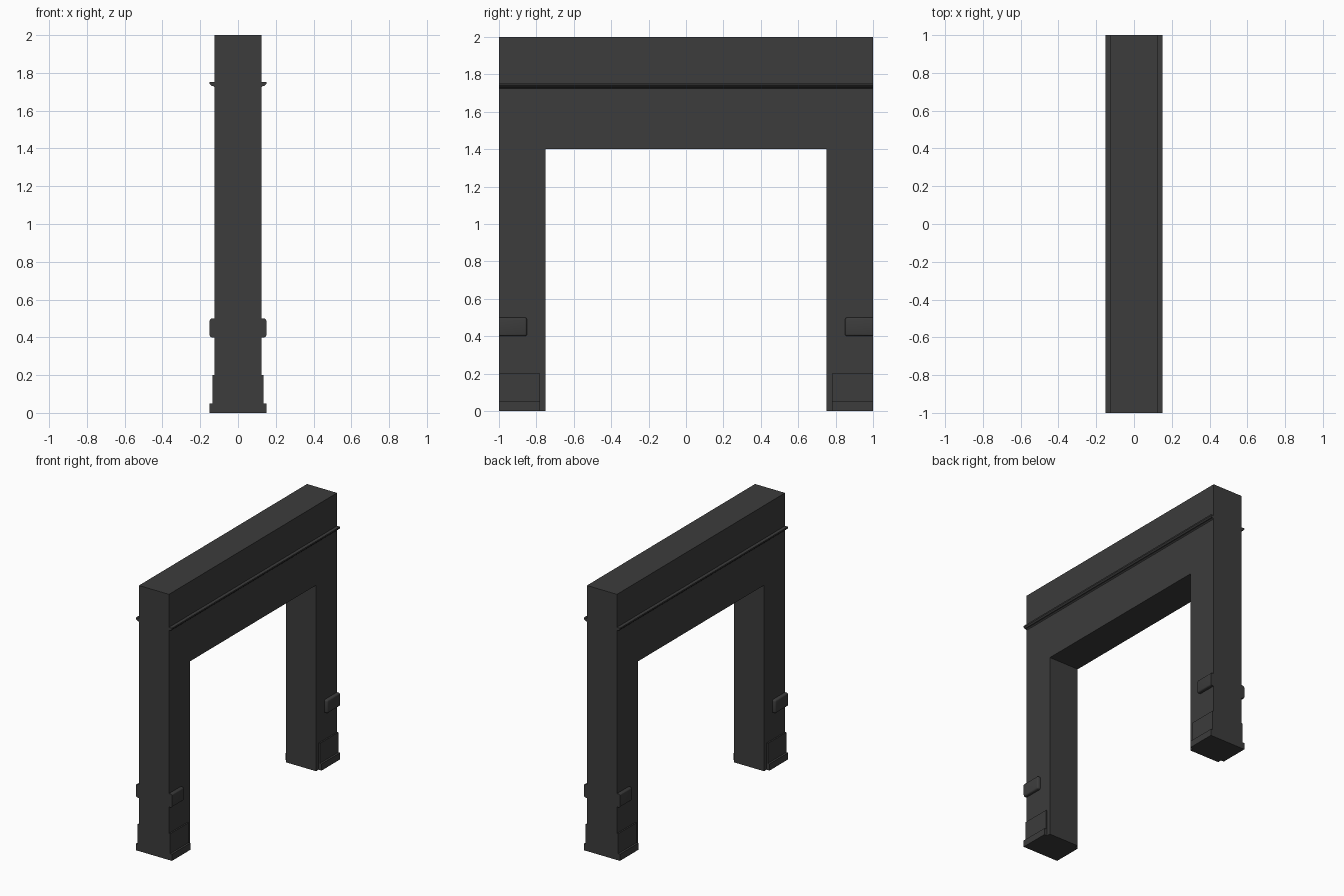
import bpy
import bmesh
from mathutils import Vector

cube = bpy.data.objects.get("Cube")
if cube:
    bpy.data.objects.remove(cube, do_unlink=True)

charcoal = bpy.data.materials.new("charcoal")
charcoal.use_nodes = True
COLOR = (0.045, 0.045, 0.045, 1)
charcoal.diffuse_color = COLOR
charcoal.node_tree.nodes["Principled BSDF"].inputs["Base Color"].default_value = COLOR

HALF = 0.125  # half thickness of the portal


def prism(name, outline, depth, bevel_rule=None, bevel=0.012):
    """Extrude a closed outline of 3D points along depth."""
    bm = bmesh.new()
    face = bm.faces.new([bm.verts.new(p) for p in outline])
    ext = bmesh.ops.extrude_face_region(bm, geom=[face])
    moved = [v for v in ext["geom"] if isinstance(v, bmesh.types.BMVert)]
    bmesh.ops.translate(bm, verts=moved, vec=Vector(depth))
    bmesh.ops.recalc_face_normals(bm, faces=bm.faces)
    if bevel_rule:
        edges = [e for e in bm.edges if bevel_rule(e)]
        bmesh.ops.bevel(bm, geom=edges, offset=bevel, segments=3,
                        profile=0.5, affect='EDGES')
    mesh = bpy.data.meshes.new(name)
    bm.to_mesh(mesh)
    bm.free()
    mesh.materials.append(charcoal)
    obj = bpy.data.objects.new(name, mesh)
    bpy.context.collection.objects.link(obj)
    return obj


def block(name, sx, sy, reach, inner, z0, z1, rule=None):
    """Box standing out from a side face at the outer end of a post."""
    x0, x1 = sx * HALF, sx * reach
    y0, y1 = sy * inner, sy
    outline = [(x0, y0, z0), (x1, y0, z0), (x1, y1, z0), (x0, y1, z0)]
    return prism(name, outline, (0, 0, z1 - z0), rule)


# Portal: two posts joined by a deep lintel
portal = [(-1, 0), (-0.75, 0), (-0.75, 1.4), (0.75, 1.4),
          (0.75, 0), (1, 0), (1, 2), (-1, 2)]
prism("portal_frame", [(-HALF, y, z) for y, z in portal], (2 * HALF, 0, 0))

# Moulding profile: distance from the face, height
moulding = [(0, 1.725), (0.006, 1.73), (0.016, 1.732), (0.025, 1.742),
            (0.025, 1.752), (0, 1.752)]

for sx, side in ((1, "left"), (-1, "right")):
    prism(f"{side}_moulding", [(sx * (HALF + d), -1, z) for d, z in moulding], (0, 2, 0))
    for sy, end in ((-1, "front"), (1, "back")):
        name = f"{end}_{side}"
        block(f"{name}_plinth", sx, sy, 0.135, 0.78, 0, 0.2)
        block(f"{name}_plinth_foot", sx, sy, 0.15, 0.78, 0, 0.05)

        # Rounded bumper: soften every edge away from the wall and the post end
        def exposed(e):
            a, b = (v.co for v in e.verts)
            on_wall = max(abs(a.x), abs(b.x)) < HALF + 0.001
            on_end = min(abs(a.y), abs(b.y)) > 0.99
            inward = abs(a.x - b.x) > 0.001
            return not on_wall and not on_end and (not inward or abs(a.y) < 0.99)

        bumper = block(f"{name}_bumper", sx, sy, 0.15, 0.85, 0.4, 0.5, exposed)
        bpy.ops.object.select_all(action='DESELECT')
        bumper.select_set(True)
        bpy.context.view_layer.objects.active = bumper
        bpy.ops.object.shade_smooth_by_angle()
